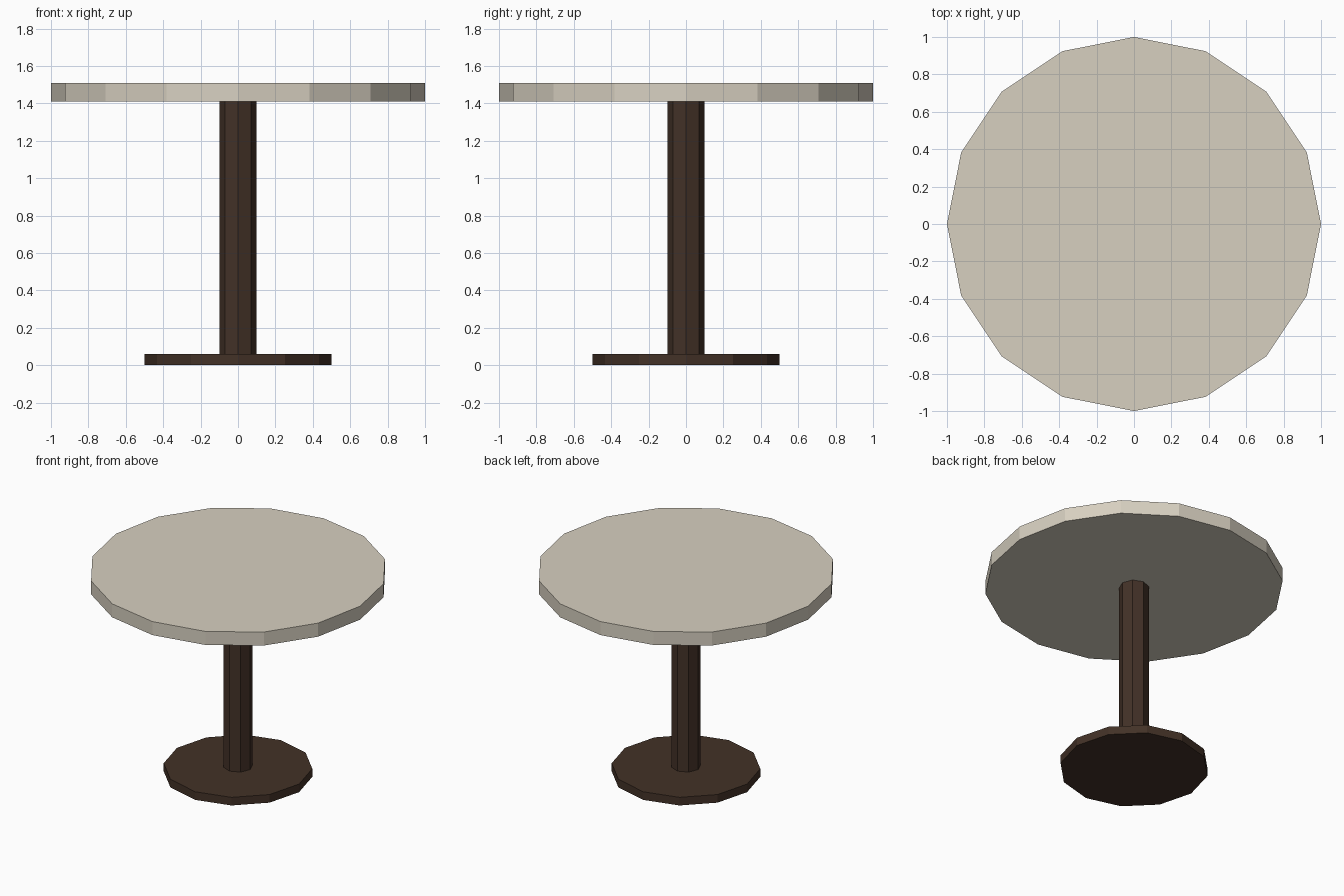
import bpy

cube = bpy.data.objects.get("Cube")
if cube:
    bpy.data.objects.remove(cube, do_unlink=True)


def make_material(name, rgb):
    mat = bpy.data.materials.new(name)
    mat.use_nodes = True
    colour = (*rgb, 1.0)
    mat.diffuse_color = colour
    mat.node_tree.nodes["Principled BSDF"].inputs["Base Color"].default_value = colour
    return mat


def disc(name, sides, radius, bottom, top, mat):
    """Upright flat-shaded prism with a corner on the y axis."""
    bpy.ops.mesh.primitive_cylinder_add(
        vertices=sides, radius=radius, depth=top - bottom,
        location=(0, 0, (bottom + top) / 2))
    obj = bpy.context.object
    obj.name = name
    obj.data.materials.append(mat)
    return obj


pale_stone = make_material("pale stone", (0.68, 0.63, 0.53))
dark_wood = make_material("dark wood", (0.056, 0.031, 0.02))

# Floor plate, post and round top
disc("base", 12, 0.5, 0.0, 0.06, dark_wood)
disc("post", 8, 0.1, 0.06, 1.41, dark_wood)
disc("table_top", 16, 1.0, 1.41, 1.51, pale_stone)
